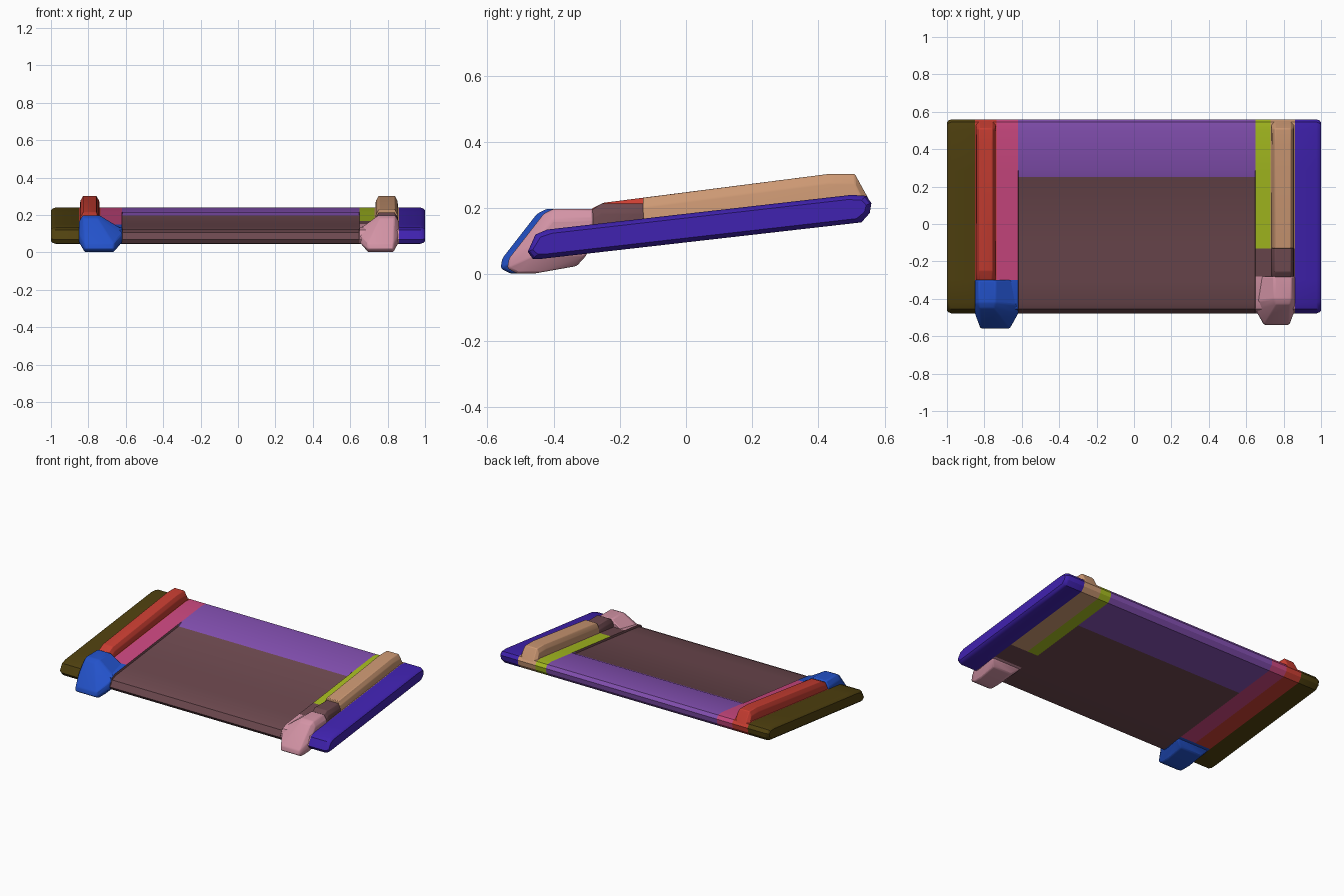
import bpy, bmesh, math

if "Cube" in bpy.data.objects:
    bpy.data.objects.remove(bpy.data.objects["Cube"], do_unlink=True)


def linear(c):
    c /= 255
    return c / 12.92 if c <= 0.04045 else ((c + 0.055) / 1.055) ** 2.4


# Flat colours
COLOURS = {
    "olive": (80, 65, 15), "red": (202, 62, 50), "pink": (203, 72, 128),
    "royal_blue": (35, 82, 202), "brown": (108, 72, 78), "purple": (132, 80, 178),
    "lime": (166, 188, 32), "tan": (204, 152, 115), "rose": (212, 148, 166),
    "indigo": (64, 34, 176),
}
MATS = {}
for name, rgb in COLOURS.items():
    m = bpy.data.materials.new(name)
    m.use_nodes = True
    col = tuple(linear(c) for c in rgb) + (1,)
    m.diffuse_color = col
    bsdf = next(n for n in m.node_tree.nodes if n.type == 'BSDF_PRINCIPLED')
    bsdf.inputs["Base Color"].default_value = col
    MATS[name] = m


def top(y):
    return 0.183 + 0.114 * y


def bottom(y):
    return 0.0965 + 0.114 * y


def mid(y):
    return 0.14 + 0.114 * y


def finish(bm, name, colours, bevel):
    bmesh.ops.recalc_face_normals(bm, faces=bm.faces)
    me = bpy.data.meshes.new(name)
    bm.to_mesh(me)
    bm.free()
    ob = bpy.data.objects.new(name, me)
    bpy.context.collection.objects.link(ob)
    for c in colours:
        me.materials.append(MATS[c])
    if bevel:
        mod = ob.modifiers.new("rounded_edges", 'BEVEL')
        mod.width = bevel
        mod.segments = 2
        mod.limit_method = 'ANGLE'
        mod.angle_limit = math.radians(20)
    bpy.ops.object.select_all(action='DESELECT')
    ob.select_set(True)
    bpy.context.view_layer.objects.active = ob
    bpy.ops.object.shade_smooth_by_angle(angle=math.radians(30))
    return ob


def hull(name, points, colour, bevel):
    bm = bmesh.new()
    for p in points:
        bm.verts.new(p)
    res = bmesh.ops.convex_hull(bm, input=bm.verts)
    loose = [v for v in bm.verts if not v.link_faces]
    bmesh.ops.delete(bm, geom=loose, context='VERTS')
    bmesh.ops.dissolve_limit(bm, angle_limit=math.radians(2),
                             verts=bm.verts, edges=bm.edges)
    return finish(bm, name, [colour], bevel)


# Tilted slab: one side profile carried across x, coloured by zone
profile = [(-0.478, 0.068), (-0.463, 0.047)]
profile += [(y, bottom(y)) for y in (-0.44, -0.30, -0.28, -0.13, 0.25, 0.53)]
profile += [(0.555, 0.185), (0.56, 0.215), (0.545, 0.237)]
profile += [(y, top(y)) for y in (0.50, 0.285, 0.25, -0.13, -0.28, -0.30, -0.42)]
profile += [(-0.455, 0.12)]


def zone(x, y):
    if x < -0.85:
        return "olive"
    if x > 0.86:
        return "indigo"
    if x < -0.62:
        if y < -0.30:
            return "royal_blue"
        return "red" if x < -0.735 else "pink"
    if x < 0.65:
        return "purple" if y > 0.25 else "brown"
    if y < -0.28:
        return "rose"
    if y < -0.13:
        return "brown"
    return "lime" if x < 0.73 else "tan"


# x station, end shrink, recess of the middle panel
stations = [(-1, 1, 0), (-0.992, 0.4, 0), (-0.975, 0, 0), (-0.85, 0, 0),
            (-0.735, 0, 0), (-0.62, 0, 0), (-0.617, 0, 0.013), (0.647, 0, 0.013),
            (0.65, 0, 0), (0.73, 0, 0), (0.86, 0, 0), (0.975, 0, 0),
            (0.992, 0.4, 0), (1, 1, 0)]
bm = bmesh.new()
rings = []
for x, shrink, recess in stations:
    ring = []
    for y, z in profile:
        if recess and y <= 0.25 and z > mid(y):
            z -= recess
        y2 = 0.04 + (y - 0.04) * (1 - 0.03 * shrink)
        z2 = mid(y2) + (z - mid(y)) * (1 - 0.3 * shrink)
        ring.append(bm.verts.new((x, y2, z2)))
    rings.append(ring)
n = len(profile)
for a, b in zip(rings, rings[1:]):
    for i in range(n):
        j = (i + 1) % n
        bm.faces.new((a[i], a[j], b[j], b[i]))
bm.faces.new(rings[0])
bm.faces.new(rings[-1])
names = list(COLOURS)
for f in bm.faces:
    c = f.calc_center_median()
    f.material_index = names.index(zone(c.x, c.y))
finish(bm, "tilted_slab", names, 0)


# Raised rails on top of the slab
def rail(name, x0, x1, line, colour):
    pts = []
    for y, z in line:
        for inset, h in ((0, top(y) - 0.06), (0.007, z - 0.028), (0.022, z)):
            h = max(h, top(y) - 0.06)
            pts += [(x0 + inset, y, h), (x1 - inset, y, h)]
    hull(name, pts, colour, 0.004)


back = [(0.43, 0.303), (0.51, 0.303), (0.553, 0.225)]
rail("right_rail", -0.85, -0.735, [(-0.30, 0.19), (-0.25, 0.216)] + back, "red")
rail("left_rail", 0.73, 0.86, [(-0.13, 0.231)] + back, "tan")
rail("left_rail_front", 0.73, 0.86,
     [(-0.285, 0.195), (-0.255, 0.214), (-0.12, 0.214)], "brown")


# Chunky feet under the front edge
def foot(name, outer, inner, shift, colour):
    w = abs(inner - outer)
    s = 1 if inner > outer else -1
    lo, hi = 0.03, w - 0.045
    rows = [
        (lo, hi, -0.56, 0.018), (lo, hi, -0.555, 0.048), (lo, hi, -0.53, 0.002),
        (lo, hi, -0.48, 0.002), (lo, hi, -0.35, 0.025),
        (0, w, -0.48, 0.055), (0, w, -0.48, 0.095), (0, w, -0.32, 0.058),
        (0, w, -0.435, 0.125), (0, w, -0.30, 0.125),
        (0, 0.13, -0.425, 0.165), (0, 0.13, -0.30, 0.165),
        (0.02, 0.11, -0.42, 0.198), (0.02, 0.11, -0.30, 0.198),
        (0.025, 0.10, -0.45, 0.183),
    ]
    pts = [(outer + s * u, y + shift, z) for a, b, y, z in rows for u in (a, b)]
    hull(name, pts, colour, 0.007)


foot("right_foot", -0.85, -0.62, 0, "royal_blue")
foot("left_foot", 0.86, 0.65, 0.02, "rose")
